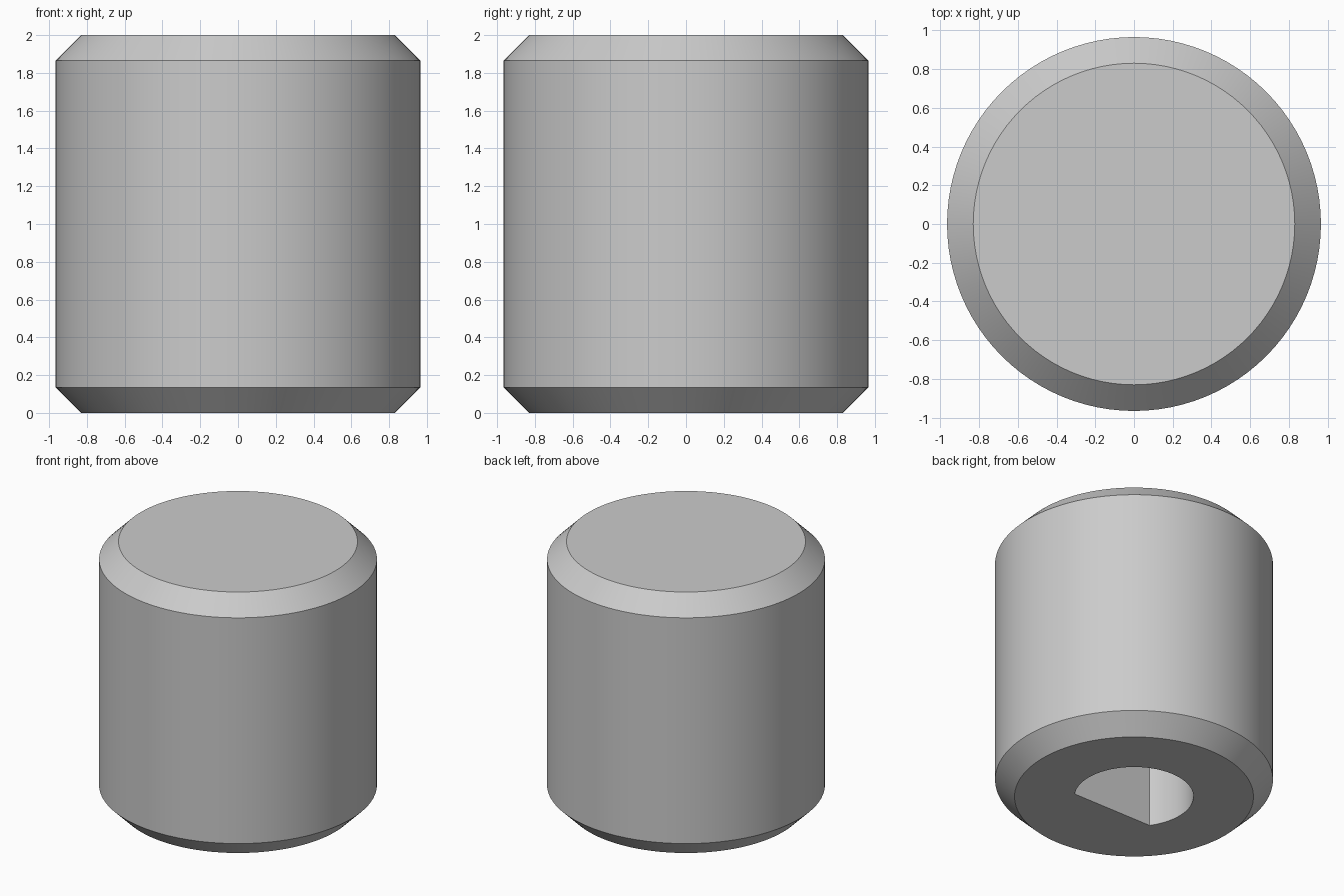
import bpy, bmesh, math

old = bpy.data.objects.get("Cube")
if old:
    bpy.data.objects.remove(old, do_unlink=True)

SEGMENTS = 96
RADIUS, HEIGHT, CHAMFER = 0.965, 2.0, 0.135
BORE_RADIUS, FLAT_Y, BORE_DEPTH = 0.413, -0.236, 1.4

# One plain grey
grey = bpy.data.materials.new("light grey")
grey.use_nodes = True
grey.diffuse_color = (0.6, 0.6, 0.6, 1)
grey.node_tree.nodes["Principled BSDF"].inputs["Base Color"].default_value = (0.6, 0.6, 0.6, 1)


def make_object(name, bm):
    bmesh.ops.recalc_face_normals(bm, faces=bm.faces)
    mesh = bpy.data.meshes.new(name)
    bm.to_mesh(mesh)
    bm.free()
    mesh.materials.append(grey)
    obj = bpy.data.objects.new(name, mesh)
    bpy.context.collection.objects.link(obj)
    return obj


def loft(name, rings):
    """Solid through matching closed rings of points, capped at both ends."""
    bm = bmesh.new()
    loops = [[bm.verts.new(p) for p in ring] for ring in rings]
    for low, high in zip(loops, loops[1:]):
        for i in range(len(low)):
            j = (i + 1) % len(low)
            bm.faces.new((low[i], low[j], high[j], high[i]))
    bm.faces.new(loops[0][::-1])
    bm.faces.new(loops[-1])
    return make_object(name, bm)


def arc(radius, z, start, end, count, closed):
    steps = count if closed else count - 1
    angles = [start + (end - start) * i / steps for i in range(count)]
    return [(radius * math.cos(a), radius * math.sin(a), z) for a in angles]


# Chamfered cylindrical body
profile = [(RADIUS - CHAMFER, 0), (RADIUS, CHAMFER),
           (RADIUS, HEIGHT - CHAMFER), (RADIUS - CHAMFER, HEIGHT)]
body = loft("knob_body", [arc(r, z, 0, math.tau, SEGMENTS, True) for r, z in profile])

# D-shaped blind shaft bore, with its flat towards the front
flat_angle = math.asin(FLAT_Y / BORE_RADIUS)
cutter = loft("bore_cutter", [arc(BORE_RADIUS, z, flat_angle, math.pi - flat_angle, 64, False)
                              for z in (-0.2, BORE_DEPTH)])
cutter.hide_render = True

bpy.ops.object.select_all(action='DESELECT')
body.select_set(True)
bpy.context.view_layer.objects.active = body
cut = body.modifiers.new("shaft_bore", 'BOOLEAN')
cut.operation = 'DIFFERENCE'
cut.solver = 'EXACT'
cut.object = cutter
bpy.ops.object.modifier_apply(modifier=cut.name)
bpy.data.objects.remove(cutter, do_unlink=True)

# Smooth walls, crisp chamfer and bore edges
bpy.ops.object.shade_smooth_by_angle(angle=math.radians(30))
